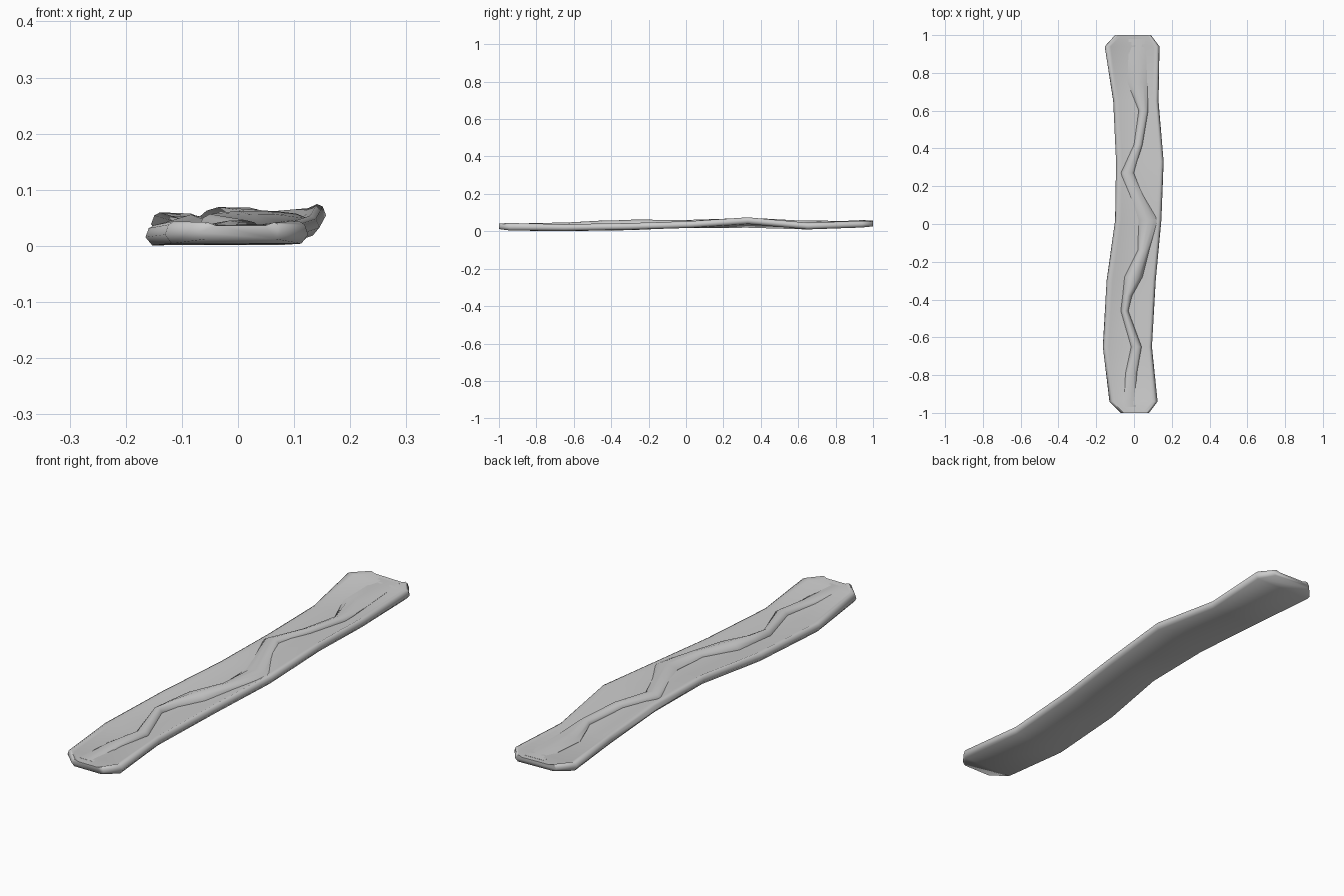
import bpy, bmesh, math

cube = bpy.data.objects.get("Cube")
if cube:
    bpy.data.objects.remove(cube, do_unlink=True)

grey = bpy.data.materials.new("plain grey")
grey.use_nodes = True
grey.diffuse_color = (0.6, 0.6, 0.6, 1)
grey.node_tree.nodes["Principled BSDF"].inputs["Base Color"].default_value = (0.6, 0.6, 0.6, 1)

# Plank stations: y, left x, right x, underside z at left and right, thickness
STATIONS = [
    (-1.00, -0.07, 0.08, 0.012, 0.012, 0.030),
    (-0.94, -0.13, 0.125, 0.004, 0.004, 0.040),
    (-0.65, -0.165, 0.095, 0.001, 0.002, 0.036),
    (-0.30, -0.145, 0.115, 0.006, 0.008, 0.036),
    (0.02, -0.10, 0.145, 0.020, 0.018, 0.036),
    (0.33, -0.095, 0.157, 0.018, 0.040, 0.036),
    (0.65, -0.11, 0.13, 0.010, 0.010, 0.036),
    (0.94, -0.155, 0.135, 0.024, 0.020, 0.036),
    (1.00, -0.10, 0.09, 0.030, 0.026, 0.028),
]

# Ridge outline: y, left x, right x, height over the plank
RIDGE = [
    (-0.97, -0.055, 0.01, 0.000),
    (-0.79, -0.045, 0.015, 0.010),
    (-0.65, -0.015, 0.04, 0.014),
    (-0.46, -0.07, -0.03, 0.022),
    (-0.38, -0.06, -0.01, 0.022),
    (-0.28, -0.05, 0.045, 0.024),
    (-0.14, 0.02, 0.08, 0.018),
    (0.02, 0.025, 0.125, 0.012),
    (0.27, -0.07, 0.0, 0.016),
    (0.42, 0.0, 0.045, 0.014),
    (0.60, 0.025, 0.075, 0.014),
    (0.75, -0.035, 0.07, 0.012),
    (0.88, -0.03, 0.065, 0.004),
    (0.98, -0.03, 0.06, 0.000),
]
DISH = 0.006


def loft(name, rings, angle):
    """Skin closed rings of points and cap both ends."""
    bm = bmesh.new()
    rows = [[bm.verts.new(p) for p in ring] for ring in rings]
    n = len(rows[0])
    for a, b in zip(rows, rows[1:]):
        for i in range(n):
            j = (i + 1) % n
            bm.faces.new((a[i], a[j], b[j], b[i]))
    bm.faces.new(rows[0])
    bm.faces.new(rows[-1])
    bmesh.ops.recalc_face_normals(bm, faces=bm.faces)
    mesh = bpy.data.meshes.new(name)
    bm.to_mesh(mesh)
    bm.free()
    mesh.materials.append(grey)
    obj = bpy.data.objects.new(name, mesh)
    bpy.context.collection.objects.link(obj)
    bpy.ops.object.select_all(action='DESELECT')
    obj.select_set(True)
    bpy.context.view_layer.objects.active = obj
    bpy.ops.object.shade_smooth_by_angle(angle=math.radians(angle))
    return obj


def plank_ring(y, xl, xr, zl, zr, t):
    """Rounded edge, raised rim and slightly dished top."""
    def point(inset_l, inset_r, dz):
        x = xl + inset_l if inset_r is None else xr - inset_r
        f = (x - xl) / (xr - xl)
        return (x, y, zl + (zr - zl) * f + dz)
    left = [(0.012, 0), (0, t * 0.4), (0.006, t * 0.85), (0.016, t), (0.032, t - DISH)]
    ring = [point(d, None, h) for d, h in left]
    ring += [point(None, d, h) for d, h in reversed(left)]
    return ring


def surface(x, y):
    """Height of the dished plank top."""
    for a, b in zip(STATIONS, STATIONS[1:]):
        if a[0] <= y <= b[0]:
            f = (y - a[0]) / (b[0] - a[0])
            _, xl, xr, zl, zr, t = [p + (q - p) * f for p, q in zip(a, b)]
            return zl + (zr - zl) * (x - xl) / (xr - xl) + t - DISH


def ridge_ring(y, xl, xr, h):
    ring = []
    for f, lift in ((0, 0), (0.2, 0.7), (0.5, 1), (0.8, 0.7), (1, 0)):
        x = xl + (xr - xl) * f
        ring.append((x, y, surface(x, y) + h * lift + 0.0005))
    return ring + [(p[0], y, surface(p[0], y) - 0.01) for p in (ring[-1], ring[0])]


loft("plank", [plank_ring(*s) for s in STATIONS], 60)
loft("zigzag_ridge", [ridge_ring(*r) for r in RIDGE], 55)
